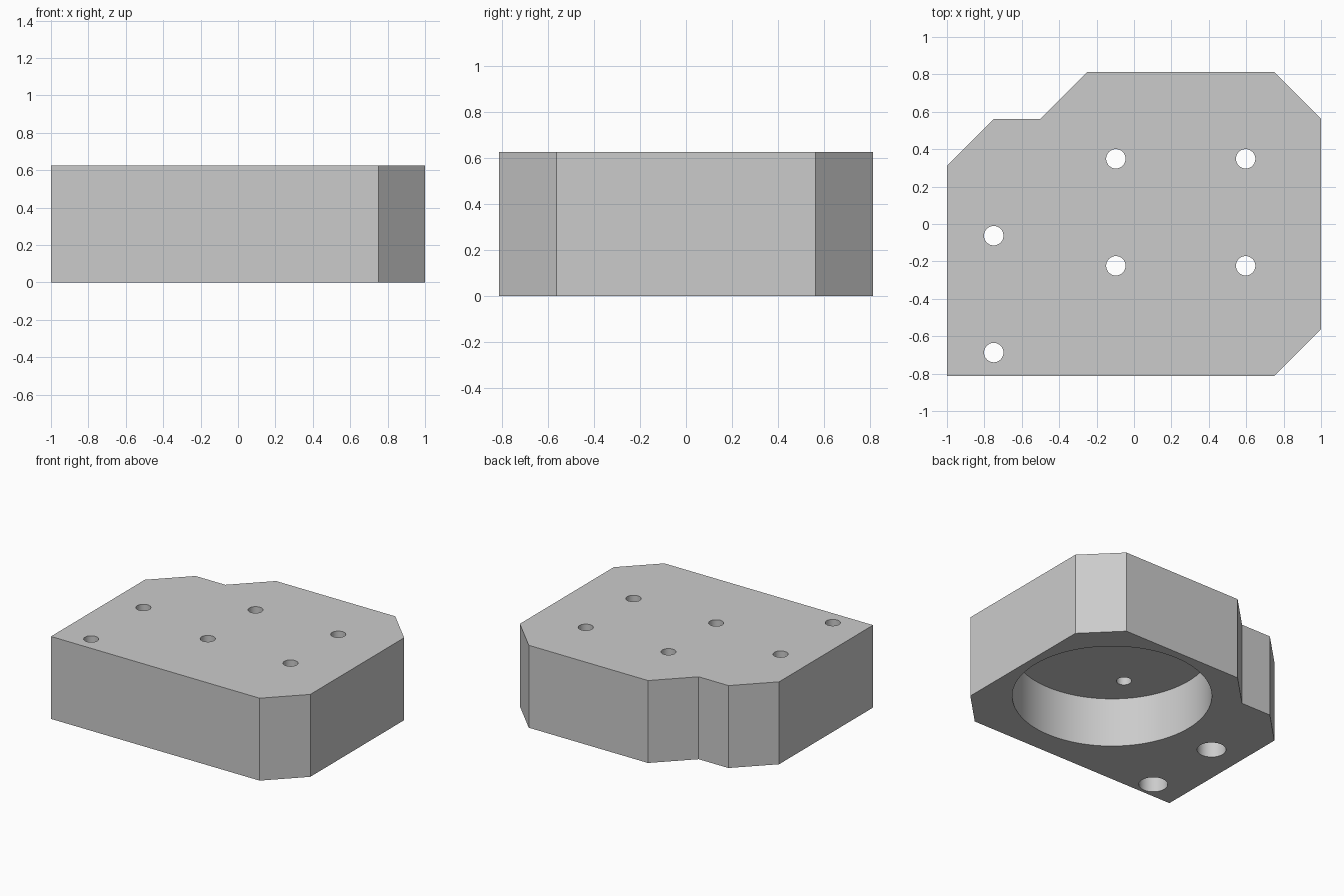
import bpy
import bmesh
import math

cube = bpy.data.objects.get("Cube")
if cube:
    bpy.data.objects.remove(cube, do_unlink=True)

HEIGHT = 0.625
POCKET_TOP = 0.375
POCKET_CENTRE = (0.25, 0.0625)

grey = bpy.data.materials.new("light_grey")
grey.use_nodes = True
grey.diffuse_color = (0.6, 0.6, 0.6, 1)
grey.node_tree.nodes["Principled BSDF"].inputs["Base Color"].default_value = (0.6, 0.6, 0.6, 1)


def prism(name, outline, z0, z1):
    """Extrude a counter-clockwise outline from z0 to z1."""
    bm = bmesh.new()
    face = bm.faces.new([bm.verts.new((x, y, z0)) for x, y in outline])
    ext = bmesh.ops.extrude_face_region(bm, geom=[face])
    top = [v for v in ext["geom"] if isinstance(v, bmesh.types.BMVert)]
    bmesh.ops.translate(bm, verts=top, vec=(0, 0, z1 - z0))
    bmesh.ops.recalc_face_normals(bm, faces=bm.faces)
    mesh = bpy.data.meshes.new(name)
    bm.to_mesh(mesh)
    bm.free()
    mesh.materials.append(grey)
    obj = bpy.data.objects.new(name, mesh)
    bpy.context.collection.objects.link(obj)
    return obj


def circle(centre, radius, sides):
    steps = [2 * math.pi * i / sides for i in range(sides)]
    return [(centre[0] + radius * math.cos(a), centre[1] + radius * math.sin(a)) for a in steps]


def cut(body, centre, radius, z0, z1, sides=32):
    """Remove a round hole from the body."""
    cutter = prism("hole_cutter", circle(centre, radius, sides), z0, z1)
    cutter.hide_render = True
    mod = body.modifiers.new("hole", "BOOLEAN")
    mod.operation = "DIFFERENCE"
    mod.solver = "EXACT"
    mod.object = cutter
    bpy.context.view_layer.objects.active = body
    bpy.ops.object.modifier_apply(modifier=mod.name)
    bpy.data.objects.remove(cutter, do_unlink=True)


# Block with chamfered corners and a stepped back corner
outline = [(-1, -0.8125), (0.75, -0.8125), (1, -0.5625), (1, 0.5625), (0.75, 0.8125),
           (-0.25, 0.8125), (-0.5, 0.5625), (-0.75, 0.5625), (-1, 0.3125)]
block = prism("mounting_block", outline, 0, HEIGHT)

# Round pocket open at the bottom
cut(block, POCKET_CENTRE, 0.6875, -0.1, POCKET_TOP, sides=96)

# Four screw holes through the pocket ceiling
for sx in (-1, 1):
    for sy in (-1, 1):
        centre = (POCKET_CENTRE[0] + sx * 0.347, POCKET_CENTRE[1] + sy * 0.286)
        cut(block, centre, 0.052, 0.2, HEIGHT + 0.1)

# Two side mounting holes, counterbored from below
for y in (-0.0625, -0.6875):
    cut(block, (-0.75, y), 0.1, -0.1, POCKET_TOP)
    cut(block, (-0.75, y), 0.052, 0.2, HEIGHT + 0.1)

# Smooth hole walls, sharp edges
bpy.ops.object.select_all(action="DESELECT")
block.select_set(True)
bpy.context.view_layer.objects.active = block
bpy.ops.object.shade_smooth_by_angle(angle=math.radians(30))
